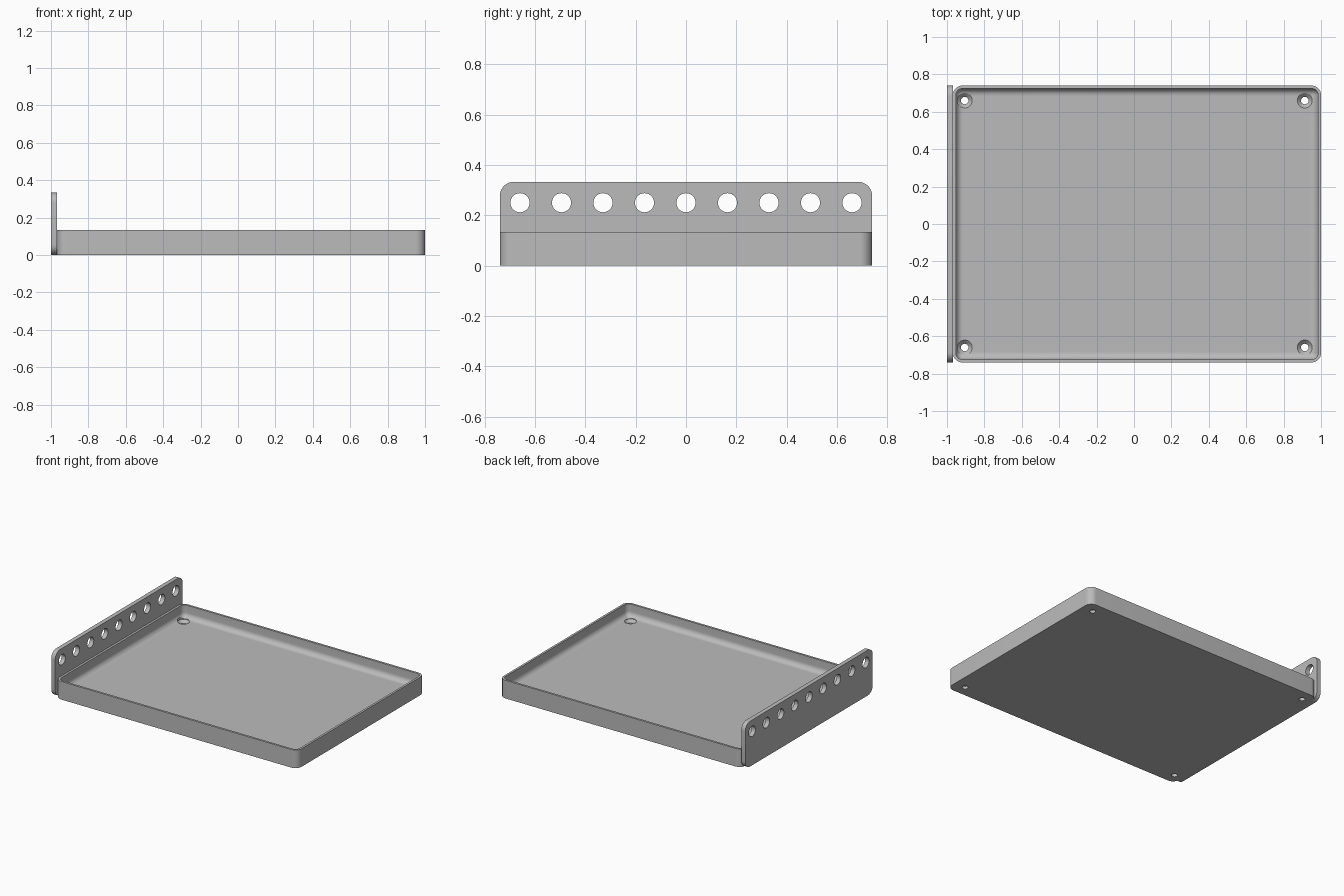
import bpy, bmesh
from math import sin, cos, pi

if "Cube" in bpy.data.objects:
    bpy.data.objects.remove(bpy.data.objects["Cube"])

grey = bpy.data.materials.new("plain grey")
grey.use_nodes = True
grey.diffuse_color = (0.5, 0.5, 0.5, 1)
grey.node_tree.nodes["Principled BSDF"].inputs["Base Color"].default_value = (0.5, 0.5, 0.5, 1)

HALF_Y, PLATE_X, TOP = 0.74, -0.968, 0.333
RIM, FLOOR, WALL, CORNER, FILLET = 0.133, 0.042, 0.016, 0.05, 0.038


def rounded_rect(x0, x1, y0, y1, r, steps=8):
    """Outline points, counter-clockwise, with the same count for any radius."""
    centres = [(x1 - r, y1 - r), (x0 + r, y1 - r), (x0 + r, y0 + r), (x1 - r, y0 + r)]
    return [(cx + r * cos(a), cy + r * sin(a))
            for q, (cx, cy) in enumerate(centres)
            for a in [(q + i / steps) * pi / 2 for i in range(steps + 1)]]


def circle(cx, cy, r, n=32):
    return [(cx + r * cos(2 * pi * i / n), cy + r * sin(2 * pi * i / n)) for i in range(n)]


def loft(bm, rings):
    """Skin rings of 3D points and cap both ends."""
    loops = [[bm.verts.new(p) for p in ring] for ring in rings]
    for a, b in zip(loops, loops[1:]):
        for i in range(len(a)):
            j = (i + 1) % len(a)
            bm.faces.new((a[i], a[j], b[j], b[i]))
    bm.faces.new(loops[0][::-1])
    bm.faces.new(loops[-1])


def make(name, bm):
    bmesh.ops.recalc_face_normals(bm, faces=bm.faces)
    mesh = bpy.data.meshes.new(name)
    bm.to_mesh(mesh)
    bm.free()
    obj = bpy.data.objects.new(name, mesh)
    bpy.context.collection.objects.link(obj)
    mesh.materials.append(grey)
    return obj


def cut_and_shade(obj, cutter):
    bpy.ops.object.select_all(action='DESELECT')
    bpy.context.view_layer.objects.active = obj
    obj.select_set(True)
    mod = obj.modifiers.new("holes", 'BOOLEAN')
    mod.operation, mod.solver, mod.object = 'DIFFERENCE', 'EXACT', cutter
    bpy.ops.object.modifier_apply(modifier=mod.name)
    bpy.data.objects.remove(cutter)
    bpy.ops.object.shade_smooth_by_angle(angle=pi / 6)


# Tray: outer wall, rim, inner wall and floor fillet as (inset, height) steps
profile = [(0, 0), (0, RIM), (WALL, RIM)]
for i in range(9):
    a = i / 8 * pi / 2
    profile.append((WALL + FILLET * (1 - cos(a)), FLOOR + FILLET * (1 - sin(a))))
bm = bmesh.new()
loft(bm, [[(x, y, z) for x, y in rounded_rect(PLATE_X + d, 1 - d, -HALF_Y + d, HALF_Y - d,
                                              max(CORNER - d, 0.004))]
          for d, z in profile])
tray = make("tray", bm)

# Countersunk screw holes in the floor corners
bm = bmesh.new()
for cx in (-0.905, 0.913):
    for cy in (-0.66, 0.66):
        loft(bm, [[(x, y, z) for x, y in circle(cx, cy, r)]
                  for r, z in [(0.02, -0.02), (0.02, 0.02), (0.04, FLOOR - 0.002), (0.04, 0.06)]])
cut_and_shade(tray, make("screw_hole_cutter", bm))

# Upright mounting plate with rounded corners
bm = bmesh.new()
outline = rounded_rect(-HALF_Y, HALF_Y, 0, TOP, 0.055)
loft(bm, [[(x, y, z) for y, z in outline] for x in (-1, PLATE_X)])
plate = make("mounting_plate", bm)

# Row of nine round holes along the plate
bm = bmesh.new()
for k in range(-4, 5):
    loft(bm, [[(x, y, z) for y, z in circle(k * 0.165, 0.25, 0.038)] for x in (-1.1, -0.9)])
cut_and_shade(plate, make("plate_hole_cutter", bm))
